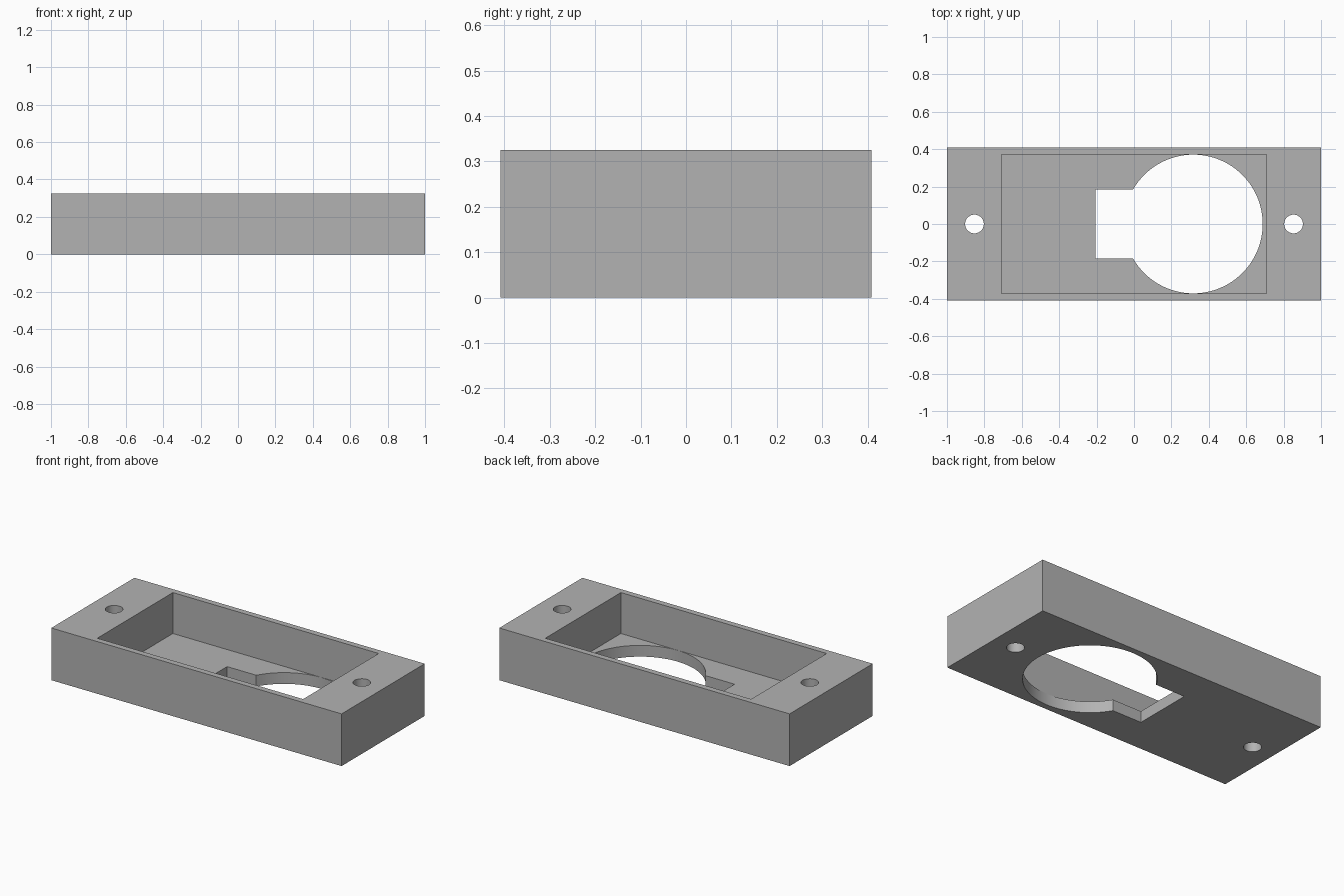
import bpy

if "Cube" in bpy.data.objects:
    bpy.data.objects.remove(bpy.data.objects["Cube"], do_unlink=True)

LENGTH, WIDTH, HEIGHT = 2.0, 0.818, 0.325
FLOOR = 0.07

# Single plain grey
grey = bpy.data.materials.new("plain_grey")
grey.use_nodes = True
grey.diffuse_color = (0.45, 0.45, 0.45, 1)
grey.node_tree.nodes["Principled BSDF"].inputs["Base Color"].default_value = grey.diffuse_color


def box(name, x0, x1, width, z0, z1):
    """Box spanning x0..x1 and z0..z1, centred on y = 0."""
    bpy.ops.mesh.primitive_cube_add(size=1, location=((x0 + x1) / 2, 0, (z0 + z1) / 2))
    obj = bpy.context.object
    obj.name = name
    obj.scale = (x1 - x0, width, z1 - z0)
    bpy.ops.object.transform_apply(location=True, rotation=False, scale=True)
    return obj


def bore(name, x, radius, z0, z1, sides):
    """Vertical cylinder on the long axis."""
    bpy.ops.mesh.primitive_cylinder_add(vertices=sides, radius=radius, depth=z1 - z0,
                                        location=(x, 0, (z0 + z1) / 2))
    obj = bpy.context.object
    obj.name = name
    return obj


def cut(target, cutter):
    """Subtract the cutter from the target, then discard it."""
    cutter.hide_render = True
    mod = target.modifiers.new(cutter.name, 'BOOLEAN')
    mod.operation = 'DIFFERENCE'
    mod.solver = 'EXACT'
    mod.object = cutter
    bpy.ops.object.select_all(action='DESELECT')
    bpy.context.view_layer.objects.active = target
    target.select_set(True)
    bpy.ops.object.modifier_apply(modifier=mod.name)
    bpy.data.objects.remove(cutter, do_unlink=True)


# Solid block
housing = box("housing", -LENGTH / 2, LENGTH / 2, WIDTH, 0, HEIGHT)

# Open rectangular pocket, leaving a thin floor
cut(housing, box("pocket", -0.709, 0.709, 0.744, FLOOR, HEIGHT + 0.1))

# Keyhole opening through the floor: round window and square slot
cut(housing, bore("round_window", 0.317, 0.371, -0.1, FLOOR + 0.1, 96))
cut(housing, box("slot", -0.205, 0.2, 0.371, -0.1, FLOOR + 0.1))

# Screw holes through the solid ends
for side in (-1, 1):
    cut(housing, bore("screw_hole", side * 0.853, 0.05, -0.1, HEIGHT + 0.1, 48))

housing.data.materials.clear()
housing.data.materials.append(grey)
for face in housing.data.polygons:
    face.material_index = 0
bpy.ops.object.shade_smooth_by_angle()
